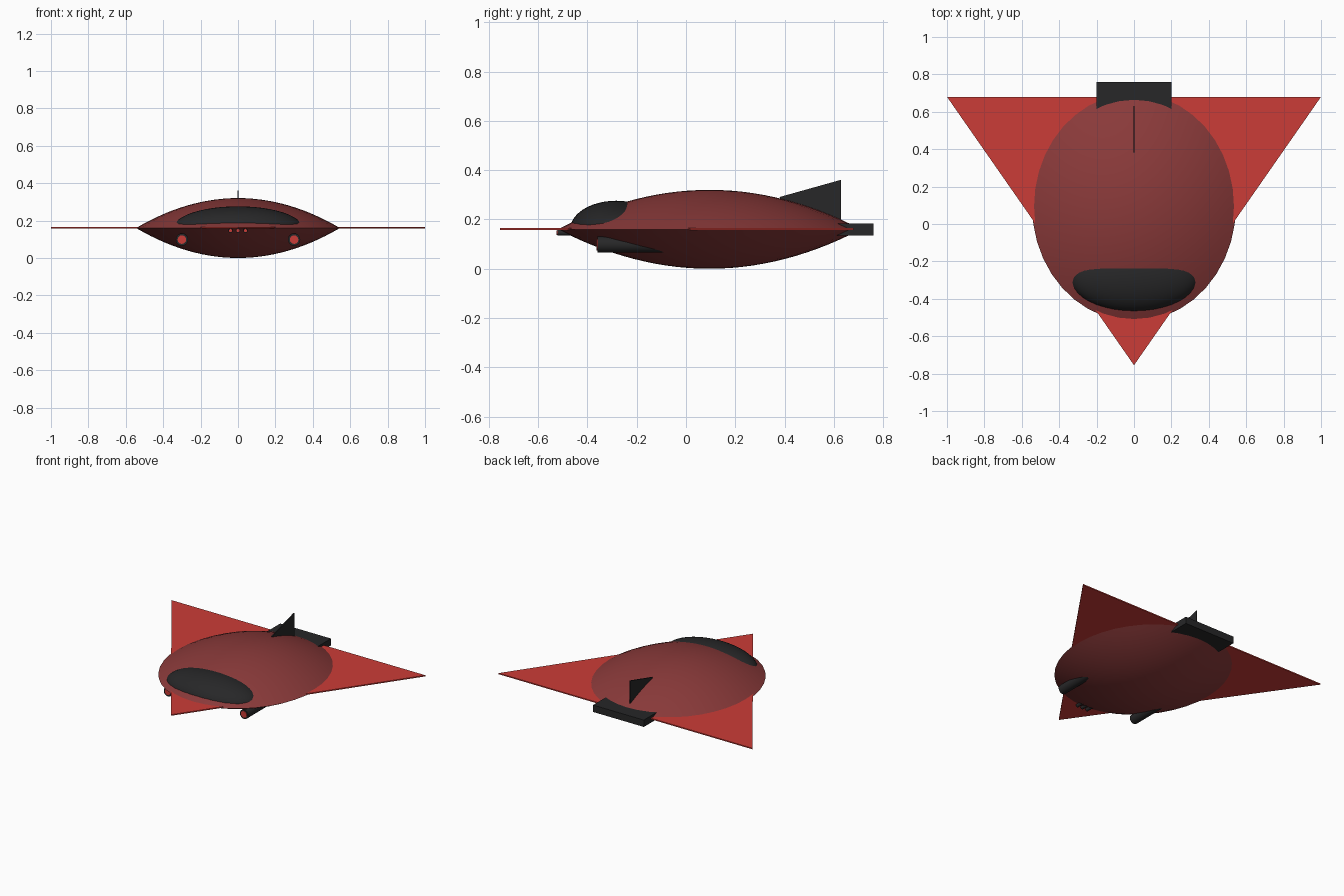
import bpy, bmesh, math
from mathutils import Matrix, Vector

if "Cube" in bpy.data.objects:
    bpy.data.objects.remove(bpy.data.objects["Cube"])


def mat(name, rgb):
    m = bpy.data.materials.new(name)
    m.diffuse_color = (*rgb, 1)
    m.use_nodes = True
    m.node_tree.nodes["Principled BSDF"].inputs["Base Color"].default_value = m.diffuse_color
    return m


HULL = mat("dark red", (0.255, 0.042, 0.042))
RED = mat("bright red", (0.60, 0.045, 0.038))
BLACK = mat("charcoal", (0.02, 0.02, 0.021))
MID = 0.162  # height of the hull rim


def finish(name, bm, material, smooth=None):
    bmesh.ops.recalc_face_normals(bm, faces=bm.faces)
    me = bpy.data.meshes.new(name)
    bm.to_mesh(me)
    bm.free()
    me.materials.append(material)
    ob = bpy.data.objects.new(name, me)
    bpy.context.collection.objects.link(ob)
    if smooth:
        bpy.context.view_layer.objects.active = ob
        ob.select_set(True)
        bpy.ops.object.shade_smooth_by_angle(angle=math.radians(smooth))
        ob.select_set(False)
    return ob


def box(name, lo, hi, material):
    bm = bmesh.new()
    bmesh.ops.create_cube(bm, size=1)
    for v in bm.verts:
        v.co = Vector([(a + b) / 2 + c * (b - a) for a, b, c in zip(lo, hi, v.co)])
    return finish(name, bm, material)


def plate(name, pts, offset, material):
    # flat polygon given thickness by extruding along offset
    bm = bmesh.new()
    off = Vector(offset)
    face = bm.faces.new([bm.verts.new(Vector(p) - off / 2) for p in pts])
    ext = bmesh.ops.extrude_face_region(bm, geom=[face])["geom"]
    bmesh.ops.translate(bm, vec=off, verts=[g for g in ext if isinstance(g, bmesh.types.BMVert)])
    return finish(name, bm, material)


def rod(name, x, z, y0, y1, r, material, segs=20):
    bm = bmesh.new()
    bmesh.ops.create_cone(bm, cap_ends=True, segments=segs, radius1=r, radius2=r, depth=y1 - y0,
                          matrix=Matrix.Translation((x, (y0 + y1) / 2, z)) @ Matrix.Rotation(math.pi / 2, 4, "X"))
    return finish(name, bm, material, 40)


def cannon(name, x, z, y0, y1, r):
    rod(name, x, z, y0, y1, r, BLACK)
    rod(name + "_tip", x, z, y0 - 0.003, y0 + 0.003, r * 0.7, RED, 12)


# Lens-shaped hull: an arc profile spun around, then stretched lengthwise
bm = bmesh.new()
N = 14
prof = []
for i in range(2 * N + 1):
    t = i / N - 1
    r = 1 - abs(t)
    prof.append(bm.verts.new((r, 0, math.copysign(1 - r * r, t) if t else 0)))
edges = [bm.edges.new(p) for p in zip(prof, prof[1:])]
bmesh.ops.spin(bm, geom=prof + edges, cent=(0, 0, 0), axis=(0, 0, 1), angle=2 * math.pi, steps=40)
bmesh.ops.remove_doubles(bm, verts=bm.verts, dist=1e-4)
for v in bm.verts:
    v.co = (v.co.x * 0.545, 0.095 + v.co.y * 0.615, MID + v.co.z * 0.16)
finish("hull", bm, HULL, 25)

# Canopy ellipsoid sunk into the front of the hull
bm = bmesh.new()
bmesh.ops.create_uvsphere(bm, u_segments=40, v_segments=24, radius=1,
                          matrix=Matrix.Translation((0, -0.283, MID)) @ Matrix.Diagonal((0.346, 0.187, 0.116, 1)))
bmesh.ops.delete(bm, geom=[v for v in bm.verts if v.co.z < MID - 0.001], context="VERTS")
finish("canopy", bm, BLACK, 60)

# Thin delta wing and tail fin
plate("wing", [(-1, 0.68, MID + 0.002), (0, -0.755, MID + 0.002), (1, 0.68, MID + 0.002)], (0, 0, 0.008), RED)
plate("tail_fin", [(0, 0.38, 0.293), (0, 0.63, 0.363), (0, 0.63, 0.17), (0, 0.42, 0.2)], (0.007, 0, 0), BLACK)

# Engine exhaust block
box("exhaust", (-0.2, 0.56, 0.136), (0.2, 0.76, 0.185), BLACK)

# Large cannons under the hull and small nose guns
for side, x in (("left", -0.3), ("right", 0.3)):
    cannon(side + "_cannon", x, 0.1, -0.36, -0.05, 0.033)
for i in (-1, 0, 1):
    cannon(f"nose_gun_{i + 2}", i * 0.04, 0.148, -0.522, -0.4, 0.012)

# Rest the model on the ground
low = min(v.co.z for o in bpy.data.objects for v in o.data.vertices)
for o in bpy.data.objects:
    o.location.z -= low
